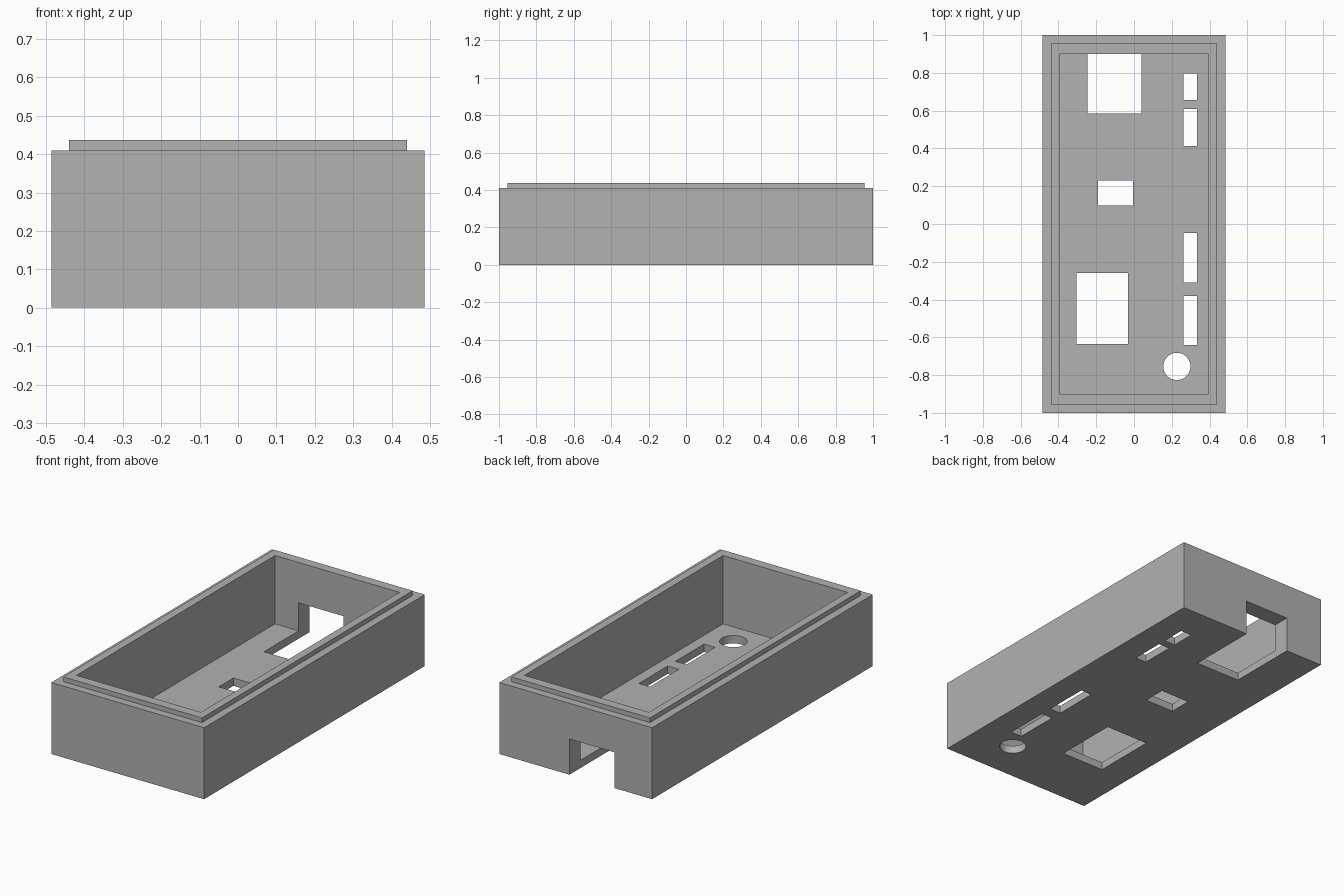
import bpy
import bmesh
from mathutils import Matrix

if "Cube" in bpy.data.objects:
    bpy.data.objects.remove(bpy.data.objects["Cube"], do_unlink=True)

HEIGHT, LIP_TOP, FLOOR = 0.41, 0.437, 0.045

# Single grey plastic
grey = bpy.data.materials.new("grey_plastic")
grey.use_nodes = True
colour = (0.445, 0.445, 0.445, 1)
grey.diffuse_color = colour
grey.node_tree.nodes["Principled BSDF"].inputs["Base Color"].default_value = colour


def finish(name, bm):
    bmesh.ops.recalc_face_normals(bm, faces=bm.faces)
    mesh = bpy.data.meshes.new(name)
    bm.to_mesh(mesh)
    bm.free()
    mesh.materials.append(grey)
    obj = bpy.data.objects.new(name, mesh)
    bpy.context.collection.objects.link(obj)
    return obj


def add_box(bm, x0, x1, y0, y1, z0, z1):
    place = Matrix.Translation(((x0 + x1) / 2, (y0 + y1) / 2, (z0 + z1) / 2))
    size = Matrix.Diagonal((x1 - x0, y1 - y0, z1 - z0, 1))
    bmesh.ops.create_cube(bm, size=1, matrix=place @ size)


# Open tray with stepped rim: nested rectangles from underside to inner floor
bm = bmesh.new()
rings = []
for hx, hy, z in [(0.485, 1, 0), (0.485, 1, HEIGHT), (0.44, 0.955, HEIGHT),
                  (0.44, 0.955, LIP_TOP), (0.395, 0.90, LIP_TOP), (0.395, 0.90, FLOOR)]:
    rings.append([bm.verts.new((sx * hx, sy * hy, z))
                  for sx, sy in [(-1, -1), (1, -1), (1, 1), (-1, 1)]])
for low, high in zip(rings, rings[1:]):
    for i in range(4):
        j = (i + 1) % 4
        bm.faces.new((low[i], low[j], high[j], high[i]))
bm.faces.new(rings[0])
bm.faces.new(rings[-1])
tray = finish("enclosure_tray", bm)

# Cutters for the floor openings
bm = bmesh.new()
for y0, y1 in [(0.657, 0.796), (0.413, 0.609), (-0.31, -0.048), (-0.64, -0.381)]:
    add_box(bm, 0.263, 0.333, y0, y1, -0.1, 0.15)          # narrow slots
add_box(bm, -0.19, -0.005, 0.097, 0.23, -0.1, 0.15)        # small window
add_box(bm, -0.305, -0.032, -0.635, -0.26, -0.1, 0.15)     # large window
add_box(bm, -0.245, 0.04, 0.585, 1.1, -0.1, 0.205)         # notch through back wall
bmesh.ops.create_cone(bm, cap_ends=True, segments=48, radius1=0.072, radius2=0.072,
                      depth=0.3, matrix=Matrix.Translation((0.227, -0.754, 0)))
cutter = finish("opening_cutter", bm)
cutter.hide_render = True

# Cut the openings, then drop the helper
cut = tray.modifiers.new("openings", 'BOOLEAN')
cut.operation = 'DIFFERENCE'
cut.solver = 'EXACT'
cut.object = cutter
bpy.ops.object.select_all(action='DESELECT')
bpy.context.view_layer.objects.active = tray
tray.select_set(True)
bpy.ops.object.modifier_apply(modifier=cut.name)
bpy.data.objects.remove(cutter, do_unlink=True)
bpy.ops.object.shade_smooth_by_angle()
